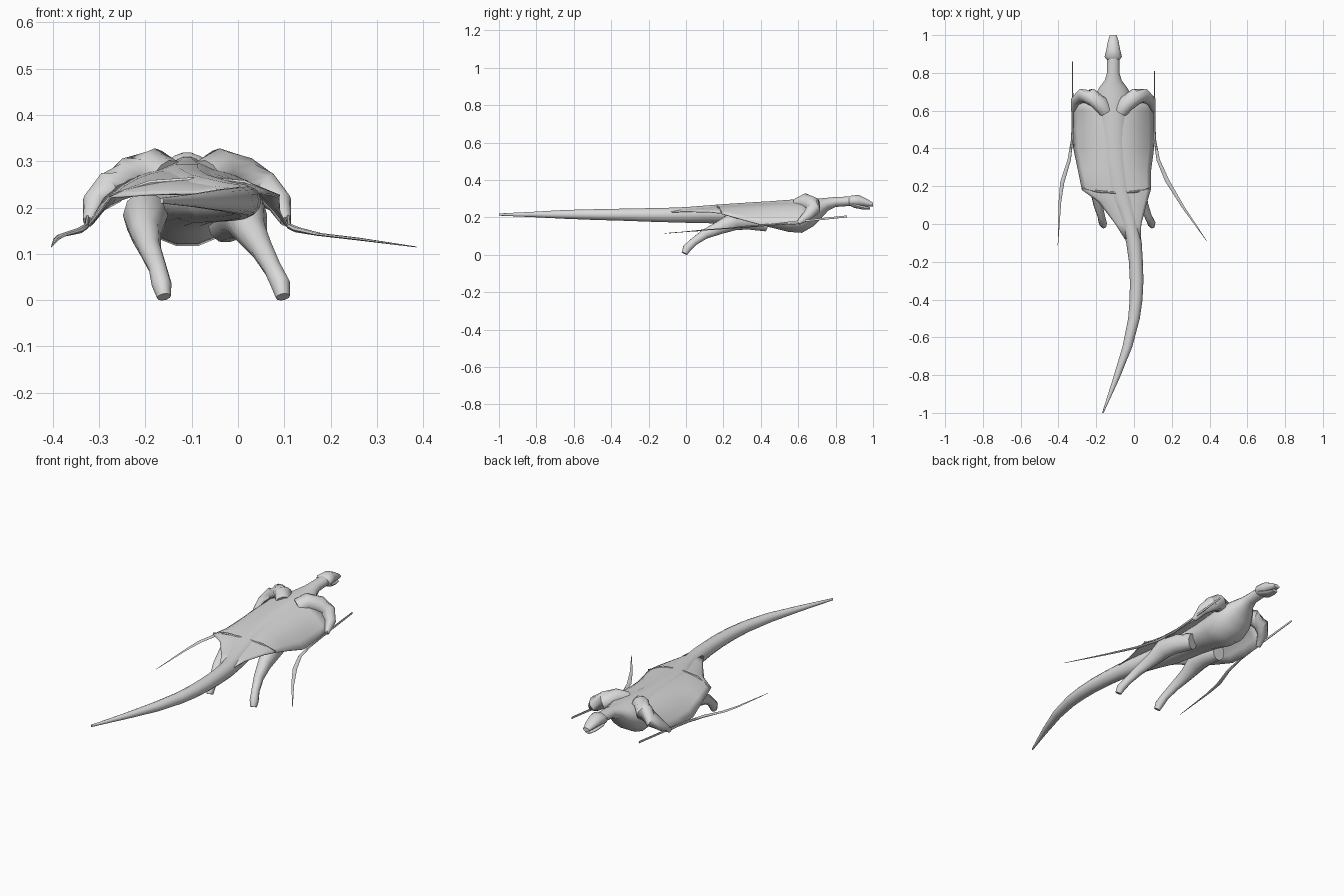
import bpy, bmesh, math
from mathutils import Vector

AXIS = -0.11  # x of the torso's mirror line

grey = bpy.data.materials.new("stone grey")
grey.diffuse_color = (0.7, 0.7, 0.7, 1)


def finish(name, bm, angle=50):
    bmesh.ops.recalc_face_normals(bm, faces=bm.faces)
    me = bpy.data.meshes.new(name)
    bm.to_mesh(me)
    bm.free()
    me.materials.append(grey)
    ob = bpy.data.objects.new(name, me)
    bpy.context.collection.objects.link(ob)
    bpy.ops.object.select_all(action='DESELECT')
    ob.select_set(True)
    bpy.context.view_layer.objects.active = ob
    bpy.ops.object.shade_smooth_by_angle(angle=math.radians(angle))
    return ob


def tube(name, pts, n=12, upright=False):
    """Loft rings (x, y, z, half width, half height) along a path."""
    bm = bmesh.new()
    rings = []
    for i, (x, y, z, rw, rh) in enumerate(pts):
        a, b = pts[max(i - 1, 0)], pts[min(i + 1, len(pts) - 1)]
        t = (Vector(b[:3]) - Vector(a[:3])).normalized()
        side = Vector((1, 0, 0))
        up = Vector((0, 0, 1))
        if not upright:
            side = (side - t * side.dot(t))
            if side.length < 0.3:
                side = Vector((0, 1, 0)) - t * t.y
            side.normalize()
            up = t.cross(side)
        c = Vector((x, y, z))
        rings.append([bm.verts.new(c + side * rw * math.cos(k * math.tau / n)
                                   + up * rh * math.sin(k * math.tau / n)) for k in range(n)])
    for r, s in zip(rings, rings[1:]):
        for k in range(n):
            bm.faces.new((r[k], r[(k + 1) % n], s[(k + 1) % n], s[k]))
    bm.faces.new(rings[0])
    bm.faces.new(rings[-1])
    return finish(name, bm)


def spine(name, rows):
    """Upright loft from rows of (y, x, bottom, top, half width)."""
    tube(name, [(x, y, (b + t) / 2, w, (t - b) / 2) for y, x, b, t, w in rows],
         14, upright=True)


# Torso from the neck back to the end of the curved tail
spine("neck_and_torso", [
    (.90, -.11, .262, .312, .032), (.80, -.11, .255, .31, .033),
    (.76, -.11, .235, .306, .045), (.72, -.11, .19, .303, .075),
    (.68, -.11, .15, .302, .098), (.62, -.11, .115, .30, .11),
    (.55, -.11, .12, .296, .105), (.45, -.107, .145, .288, .09),
    (.35, -.10, .158, .282, .082), (.20, -.082, .165, .272, .075),
    (.10, -.052, .168, .264, .06)])
spine("tail", [
    (.10, -.052, .168, .264, .06), (0, -.022, .17, .256, .048),
    (-.10, 0, .173, .252, .041), (-.20, .01, .176, .25, .037),
    (-.30, .014, .18, .248, .036), (-.40, .011, .183, .246, .034),
    (-.50, 0, .186, .244, .031), (-.65, -.035, .192, .24, .026),
    (-.82, -.095, .201, .23, .017), (-1, -.165, .209, .221, .004)])

# Head with a separate lower jaw
spine("head", [(1.0, -.11, .258, .278, .018), (.97, -.11, .257, .298, .028),
               (.925, -.11, .257, .32, .036), (.885, -.11, .258, .318, .046),
               (.872, -.11, .265, .308, .036)])
spine("lower_jaw", [(.985, -.11, .241, .255, .016), (.95, -.11, .241, .262, .027),
                    (.90, -.11, .25, .28, .038), (.875, -.11, .262, .29, .03)])

# Muscular wing arms, mirrored about the torso line
for label, s in (("left", -1), ("right", 1)):
    arm = [(.04, .60, .265, .04), (.07, .64, .284, .044), (.12, .675, .268, .044),
           (.165, .68, .243, .038), (.20, .65, .21, .027), (.213, .60, .17, .012)]
    tube(label + "_wing_arm", [(AXIS + s * d, y, z, r, r) for d, y, z, r in arm])

# Long trailing wing fingers, each side swept differently
fingers = {
    "left": [(-.325, .86, .205), (-.325, .62, .18), (-.327, .45, .16), (-.343, .34, .15),
             (-.38, .22, .14), (-.392, .12, .132), (-.403, -.115, .115)],
    "right": [(.108, .81, .20), (.108, .62, .18), (.11, .45, .16), (.128, .34, .152),
              (.175, .23, .142), (.26, .09, .132), (.385, -.09, .115)]}
for label, path in fingers.items():
    widths = (.002, .004, .006, .009, .011, .007, .001)
    tube(label + "_wing_finger", [(*p, w, .006 if i < 4 else .003 if i < 6 else .001)
                                  for i, (p, w) in enumerate(zip(path, widths))], 6)

# Wing membranes: y, centre x, left edge, right edge, centre z, edge z
rows = [(.66, -.11, -.305, .085, .284, .215), (.60, -.11, -.323, .105, .284, .165),
        (.50, -.11, -.325, .107, .28, .16), (.40, -.105, -.32, .105, .275, .16),
        (.29, -.095, -.297, .09, .268, .19), (.18, -.08, -.275, .088, .26, .222),
        (.12, -.058, -.19, .07, .253, .228), (0, -.022, -.098, .038, .245, .23),
        (-.08, -.004, -.048, .034, .235, .228)]
STEPS = 8
for label, col in (("left", 2), ("right", 3)):
    bm = bmesh.new()
    grid = []
    for r in rows:
        line = []
        for k in range(STEPS + 1):
            t = k / STEPS
            line.append(bm.verts.new((r[1] + (r[col] - r[1]) * t, r[0],
                                      r[4] - (r[4] - r[5]) * t ** 2.6)))
        grid.append(line)
    for a, b in zip(grid, grid[1:]):
        for k in range(STEPS):
            bm.faces.new((a[k], a[k + 1], b[k + 1], b[k]))
    ob = finish(label + "_wing_membrane", bm)
    mod = ob.modifiers.new("thickness", 'SOLIDIFY')
    mod.thickness = 0.004
    mod.offset = 0

# Thin spars across the rear of the membranes
for label, x in (("left", -.278), ("right", .09)):
    tube(label + "_wing_spar", [(-.08, .165, .262, .005, .005),
                                (-.08 + (x + .08) * .55, .172, .254, .006, .006),
                                (x, .19, .225, .003, .003)], 6)

# Hind legs trailing back to the feet
legs = {
    "left": (-.203, -.198, -.20, -.20, -.19, -.173, -.165, -.16),
    "right": (-.03, -.003, .015, .03, .052, .075, .092, .097)}
shape = [(.43, .165, .042), (.34, .182, .05), (.26, .183, .054), (.18, .145, .037),
         (.10, .11, .027), (.04, .068, .022), (.005, .034, .024), (-.008, .007, .017)]
for label, xs in legs.items():
    tube(label + "_hind_leg", [(x, y, z, r * .9, r) for x, (y, z, r) in zip(xs, shape)], 10)
